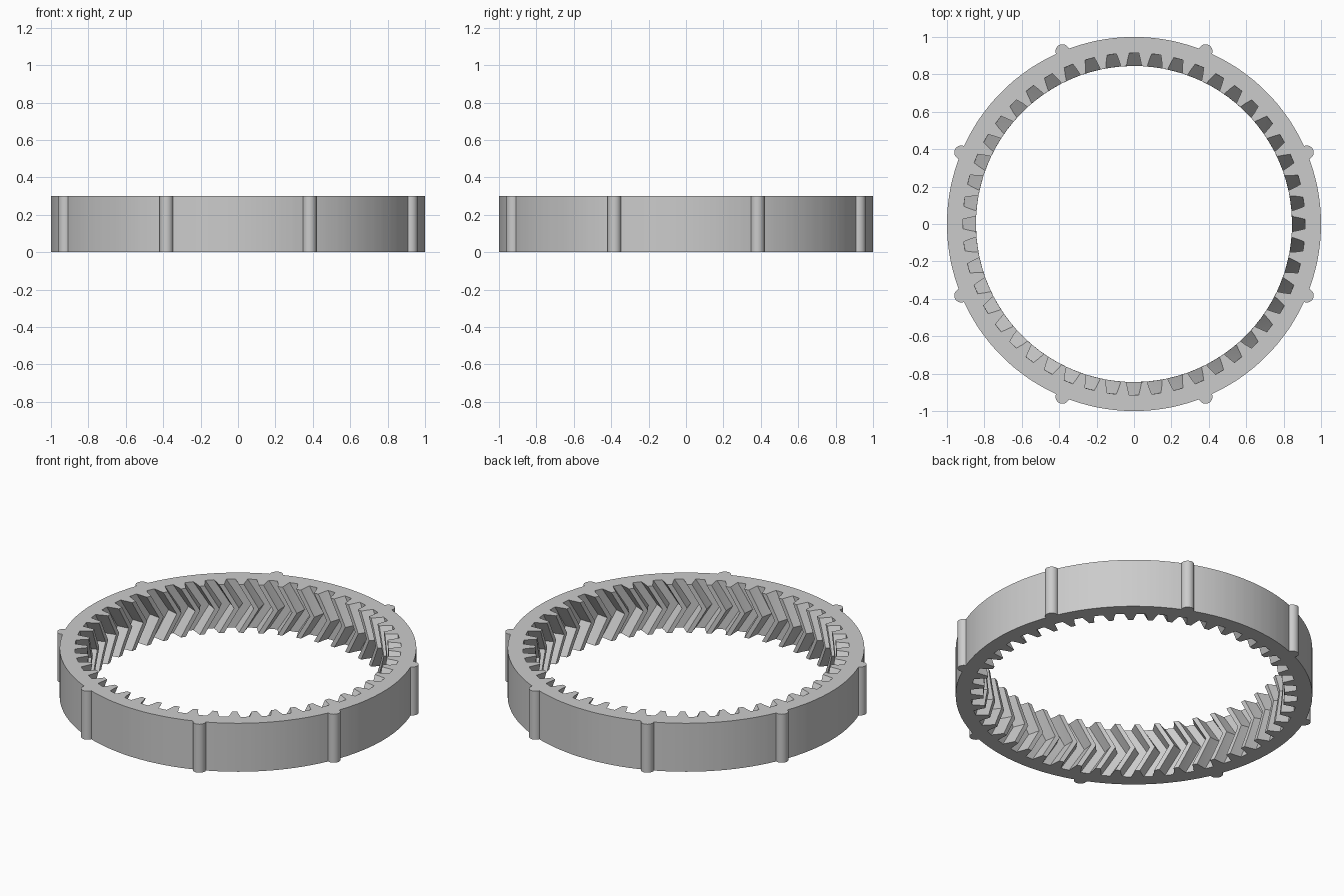
import bpy, bmesh
from math import cos, sin, pi, radians

TEETH, HEIGHT = 48, 0.30
OUTER, TWIST = 1.0, 0.10      # rim radius, chevron shift at mid height (radians)
RIBS, RIB_RADIUS = 8, 0.037

cube = bpy.data.objects.get("Cube")
if cube:
    bpy.data.objects.remove(cube, do_unlink=True)

grey = bpy.data.materials.new("plain grey")
grey.use_nodes = True
colour = (0.6, 0.6, 0.6, 1)
grey.diffuse_color = colour
grey.node_tree.nodes["Principled BSDF"].inputs["Base Color"].default_value = colour


def finish(bm, name):
    bmesh.ops.recalc_face_normals(bm, faces=bm.faces[:])
    mesh = bpy.data.meshes.new(name)
    bm.to_mesh(mesh)
    bm.free()
    mesh.materials.append(grey)
    obj = bpy.data.objects.new(name, mesh)
    bpy.context.collection.objects.link(obj)
    bpy.ops.object.select_all(action='DESELECT')
    obj.select_set(True)
    bpy.context.view_layer.objects.active = obj
    bpy.ops.object.shade_smooth_by_angle(angle=radians(25))
    return obj


def bridge(bm, a, b):
    for i in range(len(a)):
        j = (i + 1) % len(a)
        bm.faces.new((a[i], a[j], b[j], b[i]))


# Tooth gap outline as (radius, half width) from tip to root
half_gap = [(0.845, 0.041), (0.88, 0.034), (0.915, 0.025)]
gap = [(r, -w / r) for r, w in half_gap] + [(r, w / r) for r, w in reversed(half_gap)]
outline = [(r, pi / 2 + 2 * pi * k / TEETH + a) for k in range(TEETH) for r, a in gap]

# Ring with internal herringbone teeth
bm = bmesh.new()


def loop(z, turn=0.0, radius=None):
    return [bm.verts.new(((radius or r) * cos(a + turn), (radius or r) * sin(a + turn), z))
            for r, a in outline]


STEPS = 4
layers = []
for s in range(STEPS + 1):
    t = s / STEPS
    layers.append(loop(HEIGHT * t, -TWIST * (1 - abs(2 * t - 1))))
rim_bottom, rim_top = loop(0, radius=OUTER), loop(HEIGHT, radius=OUTER)
for low, high in zip(layers, layers[1:]):
    bridge(bm, low, high)
bridge(bm, layers[-1], rim_top)
bridge(bm, rim_top, rim_bottom)
bridge(bm, rim_bottom, layers[0])
finish(bm, "ring_gear")

# Rounded ribs on the outside of the rim
for k in range(RIBS):
    bm = bmesh.new()
    mid = radians(22.5) + 2 * pi * k / RIBS
    cx, cy = OUTER * cos(mid), OUTER * sin(mid)
    arc = [mid + radians(-100 + 200 * i / 16) for i in range(17)]
    base = [bm.verts.new((cx + RIB_RADIUS * cos(a), cy + RIB_RADIUS * sin(a), 0)) for a in arc]
    face = bm.faces.new(base)
    new = bmesh.ops.extrude_face_region(bm, geom=[face])["geom"]
    top = [v for v in new if isinstance(v, bmesh.types.BMVert)]
    bmesh.ops.translate(bm, verts=top, vec=(0, 0, HEIGHT))
    finish(bm, f"outer_rib_{k + 1}")
